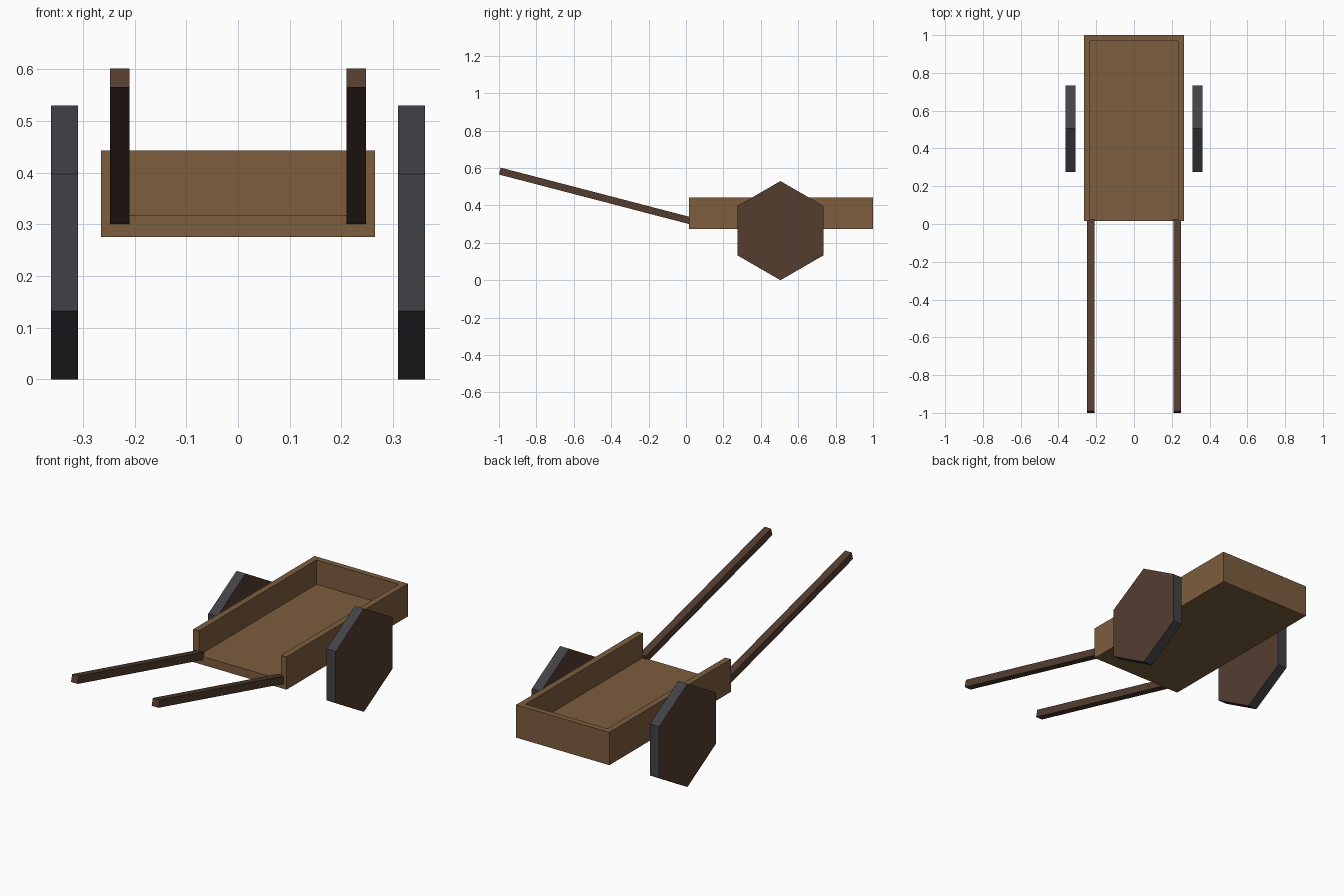
import bpy, bmesh, math
from mathutils import Matrix, Vector

if "Cube" in bpy.data.objects:
    bpy.data.objects.remove(bpy.data.objects["Cube"])


def material(name, rgb):
    m = bpy.data.materials.new(name)
    m.diffuse_color = (*rgb, 1)
    m.use_nodes = True
    m.node_tree.nodes["Principled BSDF"].inputs["Base Color"].default_value = m.diffuse_color
    return m


bed_wood = material("warm wood", (0.202, 0.109, 0.048))
dark_wood = material("dark wood", (0.089, 0.047, 0.030))
iron = material("dark iron", (0.054, 0.054, 0.063))


def prism(name, profile, axis, start, end, mats):
    """Extrude a 2D profile: along x it is (y, z), along z it is (x, y)."""
    bm = bmesh.new()
    place = (lambda a, b: (start, a, b)) if axis == 'X' else (lambda a, b: (a, b, start))
    face = bm.faces.new([bm.verts.new(place(a, b)) for a, b in profile])
    out = bmesh.ops.extrude_face_region(bm, geom=[face])
    step = Vector((end - start, 0, 0)) if axis == 'X' else Vector((0, 0, end - start))
    bmesh.ops.translate(bm, vec=step, verts=[v for v in out['geom'] if isinstance(v, bmesh.types.BMVert)])
    bmesh.ops.recalc_face_normals(bm, faces=bm.faces)
    # Second material, when given, covers the rim around the extrusion
    for f in bm.faces:
        cap = abs(f.normal.x if axis == 'X' else f.normal.z) > 0.9
        f.material_index = 0 if cap or len(mats) == 1 else 1
    me = bpy.data.meshes.new(name)
    bm.to_mesh(me)
    bm.free()
    for m in mats:
        me.materials.append(m)
    ob = bpy.data.objects.new(name, me)
    bpy.context.collection.objects.link(ob)
    return ob


# Cart bed: floor plus a U-shaped wall, open at the front
W, IW, Y0, Y1, IY = 0.265, 0.233, 0.015, 1.0, 0.97
prism("bed_floor", [(-IW, Y0), (IW, Y0), (IW, IY), (-IW, IY)], 'Z', 0.275, 0.318, [bed_wood])
prism("bed_walls", [(-W, Y0), (-IW, Y0), (-IW, IY), (IW, IY), (IW, Y0),
                    (W, Y0), (W, Y1), (-W, Y1)], 'Z', 0.275, 0.443, [bed_wood])

# Six-sided wheels with iron rims, point upward
R = 0.265
hexagon = [(0.505 + R * math.sin(i * math.pi / 3), R + R * math.cos(i * math.pi / 3)) for i in range(6)]

# Sloping square handle, side profile
tilt = math.atan(0.2606)
low, high = Vector((0.017, 0.30)), Vector((-1.0, 0.565))
thick = Vector((math.sin(tilt), math.cos(tilt))) * 0.038
handle = [low, high, high + thick, low + thick]

for side, s in (("right", 1), ("left", -1)):
    prism(side + "_wheel", hexagon, 'X', s * 0.31, s * 0.362, [dark_wood, iron])
    prism(side + "_handle", handle, 'X', s * 0.21, s * 0.248, [dark_wood])
